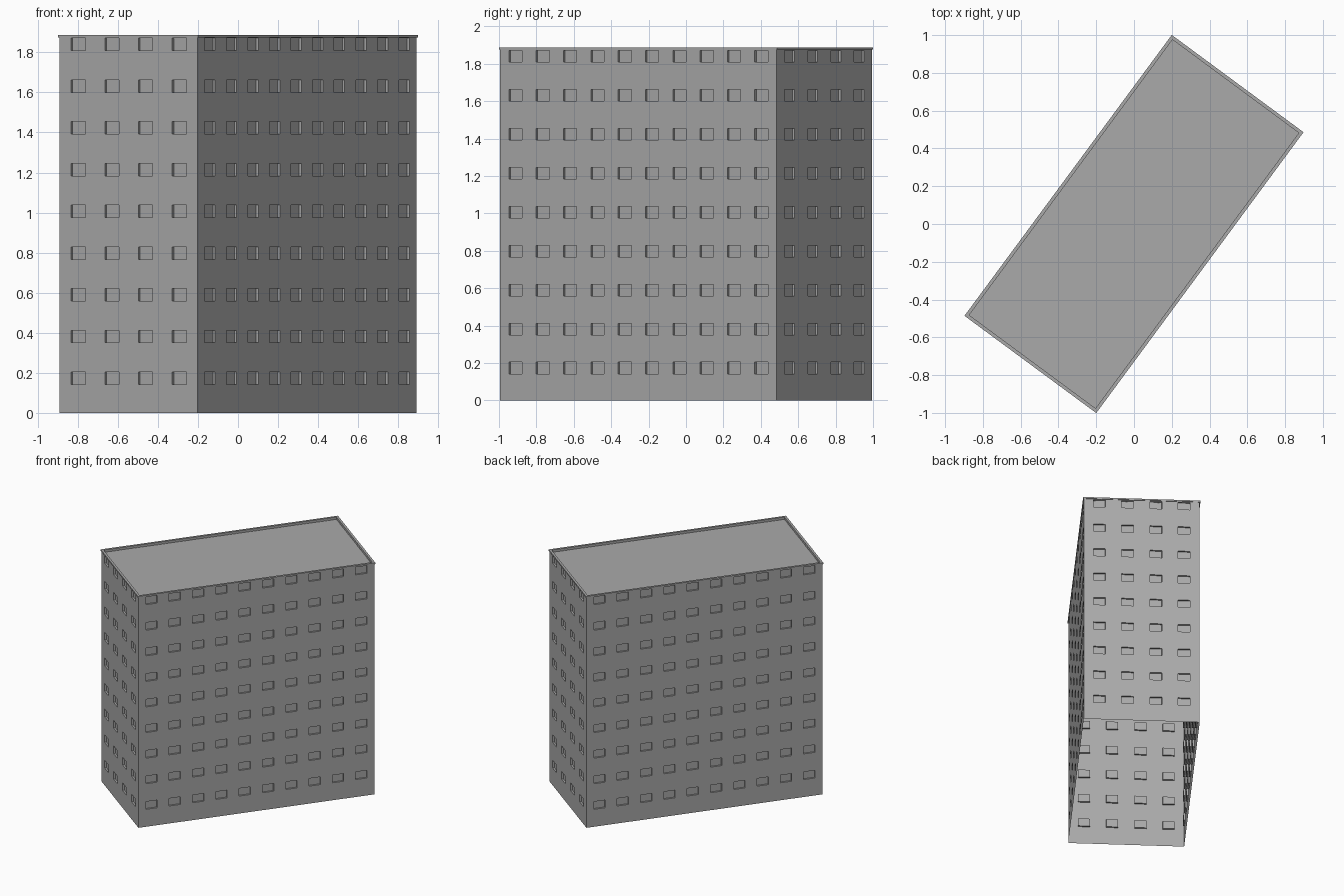
import bpy, bmesh, math
from mathutils import Vector, Matrix

cube = bpy.data.objects.get("Cube")
if cube:
    bpy.data.objects.remove(cube)

LENGTH, WIDTH = 1.838, 0.857
WALL_TOP, RIM_TOP, ROOF_Z = 1.875, 1.887, 1.868
FLOORS = 9
STOREY = WALL_TOP / FLOORS
WIN_W, WIN_BOTTOM, WIN_TOP, RECESS = 0.088, 0.142, 0.204, 0.014
OVERHANG, RIM_W = 0.005, 0.018
TURN = Matrix.Rotation(math.radians(53.57), 4, "Z")

concrete = bpy.data.materials.new("grey concrete")
concrete.use_nodes = True
colour = (0.4, 0.4, 0.4, 1)
concrete.diffuse_color = colour
concrete.node_tree.nodes["Principled BSDF"].inputs["Base Color"].default_value = colour


def finish(bm, name):
    bm.transform(TURN)
    mesh = bpy.data.meshes.new(name)
    bm.to_mesh(mesh)
    bm.free()
    mesh.materials.append(concrete)
    obj = bpy.data.objects.new(name, mesh)
    bpy.context.collection.objects.link(obj)
    return obj


def add_wall(name, span, offset, columns, spacing, angle):
    """Thin wall on a grid whose odd cells are pushed in as windows."""
    us = [-span / 2]
    for c in range(columns):
        mid = (c - (columns - 1) / 2) * spacing
        us += [mid - WIN_W / 2, mid + WIN_W / 2]
    us.append(span / 2)
    zs = [0]
    for f in range(FLOORS):
        zs += [f * STOREY + WIN_BOTTOM, f * STOREY + WIN_TOP]
    zs.append(WALL_TOP)

    bm = bmesh.new()
    grid = [[bm.verts.new((u, -offset, z)) for z in zs] for u in us]
    panes = []
    for i in range(len(us) - 1):
        for j in range(len(zs) - 1):
            face = bm.faces.new((grid[i][j], grid[i + 1][j],
                                 grid[i + 1][j + 1], grid[i][j + 1]))
            if i % 2 and j % 2:
                panes.append(face)
    # Recessed windows
    for pane in panes:
        pushed = bmesh.ops.extrude_face_region(bm, geom=[pane])["geom"]
        verts = [g for g in pushed if isinstance(g, bmesh.types.BMVert)]
        bmesh.ops.translate(bm, verts=verts, vec=Vector((0, RECESS, 0)))
    bmesh.ops.delete(bm, geom=[p for p in panes if p.is_valid], context="FACES_ONLY")
    bm.transform(Matrix.Rotation(angle, 4, "Z"))
    finish(bm, name)


# Four walls, open underneath
for side, turn in (("right", 0), ("left", math.pi)):
    add_wall(side + "_long_wall", LENGTH, WIDTH / 2, 10, 0.1815, turn)
for side, turn in (("front", -math.pi / 2), ("back", math.pi / 2)):
    add_wall(side + "_short_wall", WIDTH, LENGTH / 2, 4, 0.209, turn)


def ring(bm, grow, z):
    x, y = LENGTH / 2 + grow, WIDTH / 2 + grow
    return [bm.verts.new((sx * x, sy * y, z))
            for sx, sy in ((-1, -1), (1, -1), (1, 1), (-1, 1))]


# Overhanging parapet rim, stepping down to the sunken flat roof
bm = bmesh.new()
inner = OVERHANG - RIM_W
profile = ((0, WALL_TOP), (OVERHANG, WALL_TOP), (OVERHANG, RIM_TOP),
           (inner, RIM_TOP), (inner, ROOF_Z))
rings = [ring(bm, grow, z) for grow, z in profile]
for low, high in zip(rings, rings[1:]):
    for k in range(4):
        n = (k + 1) % 4
        bm.faces.new((low[k], low[n], high[n], high[k]))
finish(bm, "parapet_rim")

bm = bmesh.new()
bm.faces.new(ring(bm, inner, ROOF_Z))
finish(bm, "flat_roof")
